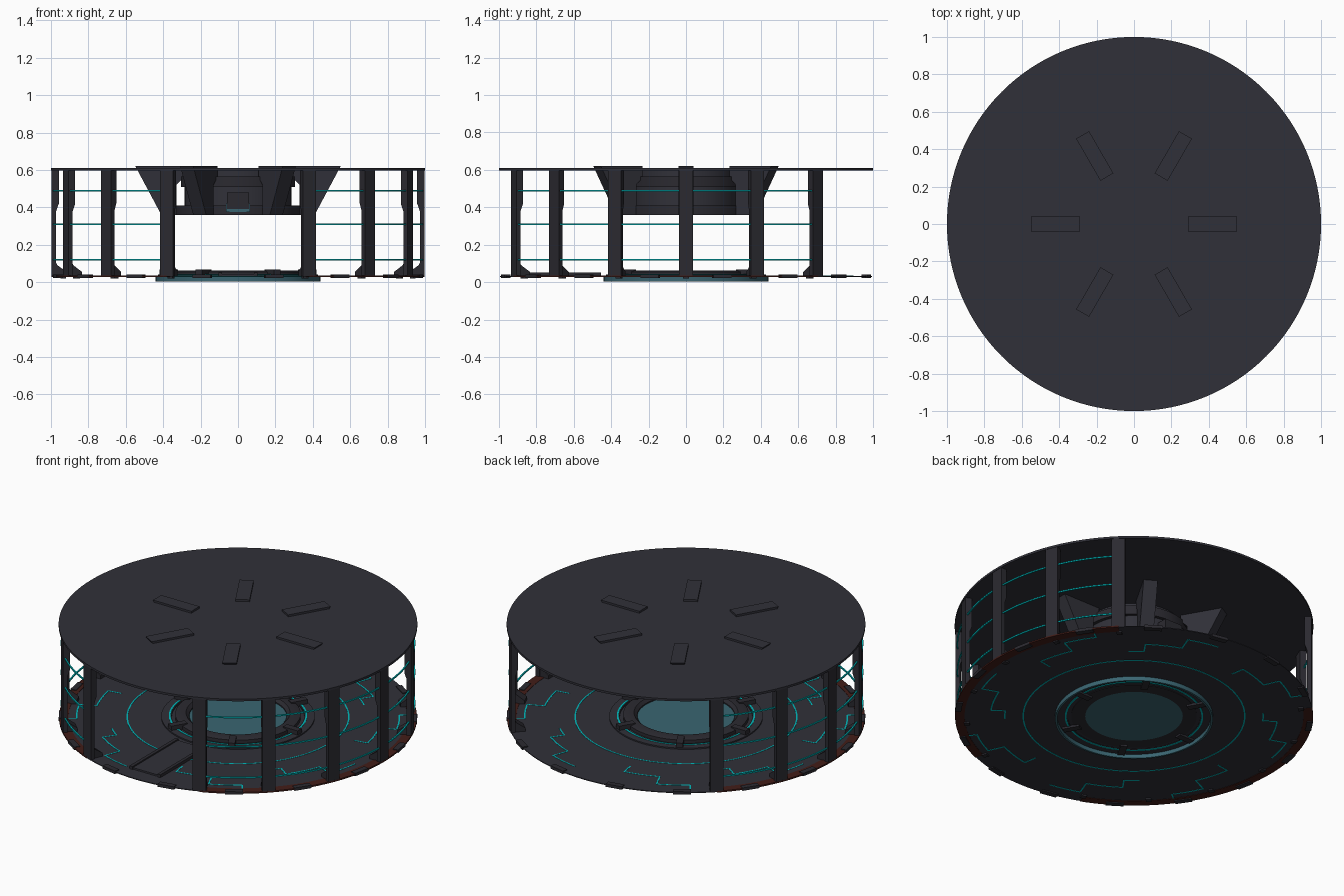
import bpy, bmesh, math
from mathutils import Matrix, Vector

if "Cube" in bpy.data.objects:
    bpy.data.objects.remove(bpy.data.objects["Cube"])

def mat(name, rgb):
    m = bpy.data.materials.new(name)
    m.diffuse_color = (*rgb, 1)
    m.use_nodes = True
    m.node_tree.nodes["Principled BSDF"].inputs["Base Color"].default_value = m.diffuse_color
    return m

HULL = mat("dark_hull", (0.030, 0.030, 0.040))
FRAME = mat("frame_grey", (0.024, 0.023, 0.030))
TEAL = mat("teal_glass", (0.042, 0.130, 0.165))
CYAN = mat("cyan_light", (0.0, 0.50, 0.52))
RED = mat("dark_red", (0.055, 0.012, 0.009))
rad = math.radians

def finish(name, bm, m, smooth=True):
    bmesh.ops.recalc_face_normals(bm, faces=bm.faces)
    me = bpy.data.meshes.new(name)
    bm.to_mesh(me)
    bm.free()
    me.materials.append(m)
    ob = bpy.data.objects.new(name, me)
    bpy.context.collection.objects.link(ob)
    if smooth:
        bpy.ops.object.select_all(action='DESELECT')
        ob.select_set(True)
        bpy.context.view_layer.objects.active = ob
        bpy.ops.object.shade_smooth_by_angle(angle=rad(30))
    return ob

def add_lathe(bm, prof, a0=0, a1=360, n=96):
    """Sweep a closed (r, z) profile around z, degrees a0 to a1."""
    full = a1 - a0 >= 360
    rings = []
    for i in range(n if full else n + 1):
        a = rad(a0 + (a1 - a0) * i / n)
        rings.append([bm.verts.new((r * math.cos(a), r * math.sin(a), z)) for r, z in prof])
    k = len(prof)
    for i in range(n):
        p, q = rings[i], rings[(i + 1) % len(rings)]
        for j in range(k):
            bm.faces.new((p[j], q[j], q[(j + 1) % k], p[(j + 1) % k]))
    if not full:
        bm.faces.new(rings[0])
        bm.faces.new(rings[-1])

def band(r0, r1, z0, z1):
    return [(r0, z0), (r1, z0), (r1, z1), (r0, z1)]

def lathe(name, prof, m, **kw):
    bm = bmesh.new()
    add_lathe(bm, prof, **kw)
    return finish(name, bm, m)

def disc(name, r, z0, z1, m, n=96):
    bm = bmesh.new()
    bmesh.ops.create_cone(bm, cap_ends=True, segments=n, radius1=r, radius2=r, depth=z1 - z0,
                          matrix=Matrix.Translation((0, 0, (z0 + z1) / 2)))
    return finish(name, bm, m)

def add_prism(bm, prof, w, ang):
    """Extrude an (r, z) outline to width w, facing direction ang."""
    rot = Matrix.Rotation(rad(ang), 3, 'Z')
    s = [[bm.verts.new(rot @ Vector((r, y, z))) for r, z in prof] for y in (-w / 2, w / 2)]
    k = len(prof)
    bm.faces.new(s[0])
    bm.faces.new(s[1])
    for j in range(k):
        bm.faces.new((s[0][j], s[0][(j + 1) % k], s[1][(j + 1) % k], s[1][j]))

def prisms(name, parts, m):
    bm = bmesh.new()
    for prof, w, ang in parts:
        add_prism(bm, prof, w, ang)
    return finish(name, bm, m, False)

# Roof and floor plates
disc("roof_plate", 1.0, 0.597, 0.610, HULL, 128)
lathe("floor_plate", band(0.27, 0.995, 0.029, 0.034), HULL, n=128)

# Perimeter posts with inward feet; front and back are open
POSTS = [-112.5, -67.5, -45, -22.5, 0, 22.5, 45, 135, 157.5, 180, 202.5, 225]
post = [(0.972, 0.03), (0.997, 0.03), (0.997, 0.60), (0.958, 0.60), (0.958, 0.42), (0.972, 0.38)]
prisms("perimeter_posts", [(post, 0.075, a) for a in POSTS], FRAME)
foot = [(0.915, 0.032), (0.98, 0.032), (0.98, 0.115), (0.965, 0.09), (0.915, 0.055)]
prisms("post_feet", [(foot, 0.06, a) for a in POSTS], FRAME)
prisms("foot_bolts", [(band(0.92, 0.95, 0.02, 0.035), 0.03, a) for a in POSTS], FRAME)
prisms("rim_clips", [(band(0.965, 0.999, 0.022, 0.04), 0.10, 11.25 + 22.5 * i)
                     for i in range(16)], FRAME)

# Rails and red edge strips on both sides
for side, (a0, a1) in (("right", (-67.5, 45)), ("left", (135, 247.5))):
    for level, z in (("low", 0.12), ("middle", 0.31), ("high", 0.49)):
        lathe(f"{side}_{level}_rail", band(0.981, 0.989, z - 0.004, z + 0.004), CYAN,
              a0=a0, a1=a1, n=40)
    lathe(f"{side}_edge_strip", band(0.945, 0.998, 0.027, 0.036), RED, a0=a0, a1=a1, n=40)

# Floor light rings and stepped circuit lines, seen on both sides
Z0, Z1 = 0.0275, 0.0355
lathe("floor_light_ring", band(0.614, 0.622, Z0, Z1), CYAN)
bm = bmesh.new()
def arc(r, a0, a1):
    add_lathe(bm, band(r - 0.004, r + 0.004, Z0, Z1), a0, a1, 8)
def spoke(r0, r1, a):
    add_prism(bm, band(r0, r1, Z0, Z1), 0.008, a)
for i in range(8):
    a = 22.5 + 45 * i
    arc(0.80, a - 13, a + 2)
    spoke(0.80, 0.90, a + 2)
    arc(0.90, a + 2, a + 14)
    spoke(0.72, 0.80, a - 13)
    if i % 2:
        arc(0.72, a - 20, a - 13)
    else:
        spoke(0.90, 0.96, a + 14)
finish("floor_circuit_lines", bm, CYAN, False)

# Entrance walkway at the front
prisms("walkway", [(band(0.46, 0.90, 0.033, 0.044), 0.20, -90)], HULL)
bm = bmesh.new()
for x in (-0.095, 0.095):
    bmesh.ops.create_cube(bm, size=1, matrix=Matrix.Translation((x, -0.68, 0.043))
                          @ Matrix.Diagonal((0.02, 0.45, 0.018, 1)))
finish("walkway_curbs", bm, FRAME, False)

# Central pad
lathe("pad_teal_wall", band(0.428, 0.44, 0.003, 0.032), TEAL)
disc("pad_glass", 0.272, 0.026, 0.038, TEAL)
lathe("pad_ring", [(0.272, 0.026), (0.35, 0.026), (0.35, 0.055), (0.33, 0.062),
                   (0.29, 0.062), (0.272, 0.045)], FRAME)
lathe("pad_outer_ring", band(0.37, 0.428, 0.027, 0.042), HULL)
lathe("pad_light_ring", band(0.376, 0.386, 0.024, 0.044), CYAN)
prisms("pad_clamps", [(band(0.32, 0.42, 0.015, 0.068), 0.04, 60 * i) for i in range(6)], FRAME)

# Six fins that pass through the roof
fin = [(0.33, 0.36), (0.41, 0.36), (0.55, 0.622), (0.29, 0.622), (0.29, 0.56), (0.33, 0.52)]
prisms("roof_fins", [(fin, 0.08, 60 * i) for i in range(6)], HULL)

# Hanging emitter ring under the roof
lathe("emitter_lower_ring", band(0.27, 0.335, 0.36, 0.41), FRAME)
lathe("emitter_drum", band(0.26, 0.285, 0.41, 0.51), HULL)
lathe("emitter_upper_ring", band(0.25, 0.305, 0.51, 0.565), FRAME)
lathe("emitter_neck", band(0.24, 0.27, 0.565, 0.60), HULL)
prisms("emitter_boxes", [(band(0.27, 0.345, 0.39, 0.48), 0.12, a) for a in (-90, 90)], FRAME)
prisms("emitter_windows", [(band(0.28, 0.34, 0.375, 0.42), 0.128, a) for a in (-90, 90)], TEAL)
